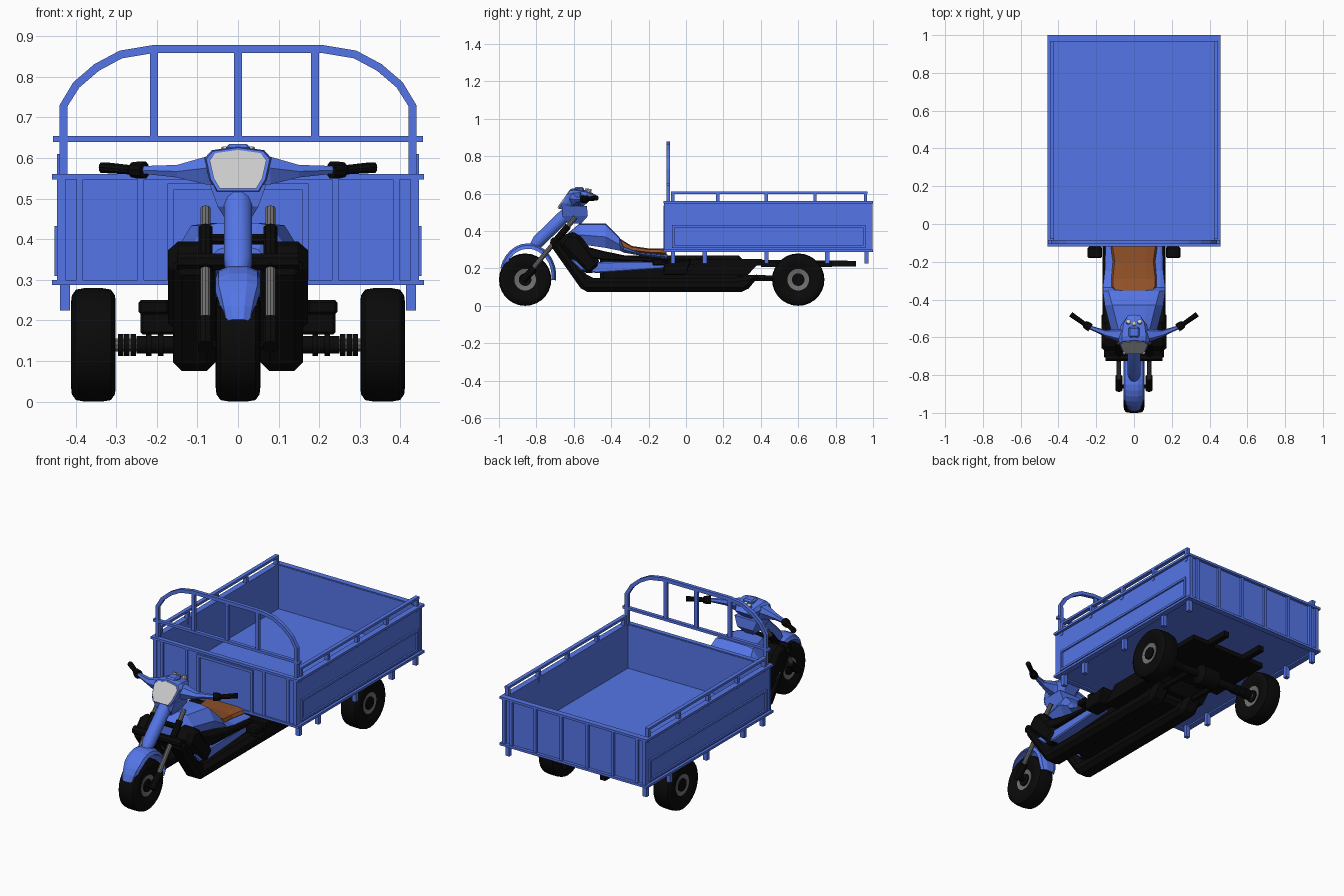
import bpy, bmesh
from math import sin, cos, pi, radians
from mathutils import Vector

if "Cube" in bpy.data.objects:
    bpy.data.objects.remove(bpy.data.objects["Cube"])


def material(name, rgb):
    m = bpy.data.materials.new(name)
    m.diffuse_color = (*rgb, 1)
    m.use_nodes = True
    m.node_tree.nodes["Principled BSDF"].inputs["Base Color"].default_value = m.diffuse_color
    return m


BLUE = material("blue_paint", (0.09, 0.18, 0.8))
BLACK = material("black", (0.003, 0.003, 0.003))
BROWN = material("brown_seat", (0.28, 0.08, 0.02))
METAL = material("metal", (0.16, 0.16, 0.16))
LENS = material("lens", (0.55, 0.55, 0.55))


def skin(name, rings, mat, mirror=False, closed=False, bevel=0, smooth=False):
    """Join rings of points into a surface, capped unless closed."""
    bm = bmesh.new()
    vs = [[bm.verts.new(p) for p in r] for r in rings]
    n = len(vs[0])
    for a, b in zip(vs, vs[1:] + ([vs[0]] if closed else [])):
        for i in range(n):
            bm.faces.new((a[i], a[(i + 1) % n], b[(i + 1) % n], b[i]))
    if not closed:
        bm.faces.new(vs[0])
        bm.faces.new(vs[-1])
    bmesh.ops.recalc_face_normals(bm, faces=bm.faces)
    me = bpy.data.meshes.new(name)
    bm.to_mesh(me)
    bm.free()
    me.materials.append(mat)
    ob = bpy.data.objects.new(name, me)
    bpy.context.collection.objects.link(ob)
    if bevel:
        b = ob.modifiers.new("bevel", 'BEVEL')
        b.width, b.segments = bevel, 1
    if mirror:
        ob.modifiers.new("mirror", 'MIRROR')
    if smooth:
        bpy.context.view_layer.objects.active = ob
        ob.select_set(True)
        bpy.ops.object.shade_smooth_by_angle(angle=radians(35))
        ob.select_set(False)
    return ob


def box(name, x, y, z, mat=BLUE, mirror=False, bevel=0):
    return skin(name, [[(x[0], b, c), (x[1], b, c), (x[1], b, d), (x[0], b, d)]
                       for b in y for c, d in [z]], mat, mirror, bevel=bevel)


def prism(name, yz, x0, x1, mat, mirror=False, bevel=0):
    return skin(name, [[(x, y, z) for y, z in yz] for x in (x0, x1)], mat, mirror, bevel=bevel)


def tube(name, pts, radii, mat, sides=10, mirror=False):
    pts = [Vector(p) for p in pts]
    if not isinstance(radii, (list, tuple)):
        radii = [radii] * len(pts)
    rings = []
    for i, p in enumerate(pts):
        t = (pts[min(i + 1, len(pts) - 1)] - pts[max(i - 1, 0)]).normalized()
        u = t.cross(Vector((0, 1, 0)) if abs(t.y) < 0.9 else Vector((1, 0, 0))).normalized()
        v = t.cross(u)
        rings.append([p + radii[i] * (u * cos(a) + v * sin(a))
                      for a in [2 * pi * (k + .5) / sides for k in range(sides)]])
    return skin(name, rings, mat, mirror, smooth=sides > 6)


def lathe_x(name, prof, c, mat, mirror=False, n=28):
    """Revolve a closed (x, r) profile about an x axis through c."""
    return skin(name, [[(c[0] + x, c[1] + r * cos(a), c[2] + r * sin(a)) for x, r in prof]
                       for a in [2 * pi * k / n for k in range(n)]],
                mat, mirror, closed=True, smooth=True)


def body_loft(name, secs, mat):
    """Chamfered sections (y, half width, bottom z, top z, top half width)."""
    return skin(name, [[(-w * .8, y, b), (w * .8, y, b), (w, y, b + (t - b) * .45), (tw, y, t - .006),
                        (tw * .6, y, t), (-tw * .6, y, t), (-tw, y, t - .006), (-w, y, b + (t - b) * .45)]
                       for y, w, b, t, tw in secs], mat)


# wheels
half = [(.04, .058), (.05, .085), (.055, .105), (.053, .122), (.043, .136), (.02, .14)]
tyre = half + [(-x, r) for x, r in reversed(half)]
for nm, c, mir in (("front", (0, -.86, .14), False), ("rear", (.356, .6, .14), True)):
    lathe_x(nm + "_tyre", tyre, c, BLACK, mir)
    lathe_x(nm + "_rim", [(-.036, .03), (-.042, .058), (.042, .058), (.036, .03)], c, METAL, mir)
    lathe_x(nm + "_hub", [(-.045, .002), (-.045, .034), (.045, .034), (.045, .002)], c, BLACK, mir, 16)

# rear axle with ribbed collars
tube("axle", [(-.32, .6, .14), (.32, .6, .14)], .017, METAL)
tube("axle_housing", [(-.25, .6, .14), (-.07, .6, .14), (-.05, .6, .14), (.05, .6, .14), (.07, .6, .14),
                      (.25, .6, .14)], [.022, .022, .055, .055, .022, .022], BLACK, 14)
for x in (.19, .22, .258, .274, .289):
    tube("axle_collar", [(x - .007, .6, .14), (x + .007, .6, .14)], .028, BLACK, 12, True)

# chassis under the cargo box
tube("chassis_rail", [(.12, -.1, .235), (.12, .91, .225)], .022, BLACK, 4, True)
tube("swing_arm", [(.1, .3, .15), (.1, .6, .145)], .018, BLACK, 6, True)
box("rear_plate", (-.24, .24), (.4, .78), (.208, .235), BLACK)
prism("battery_box", [(.0, .165), (.08, .25), (.41, .25), (.33, .165)], -.2, .2, BLACK)
box("side_box", (.17, .245), (-.18, -.12), (.215, .25), BLACK, True, .006)
prism("side_box_rear", [(-.12, .165), (-.12, .23), (.03, .25), (.0, .165)], .15, .24, BLACK, True, .006)
box("cross_beam", (-.24, .24), (-.1, -.06), (.23, .25), BLACK)

# footboards rising into the front guard
prism("footboard", [(-.73, .33), (-.70, .37), (-.66, .34), (-.52, .15), (.26, .15), (.40, .17), (.32, .075),
                    (-.55, .075)], .055, .16, BLACK, True, .022)
prism("leg_shield", [(-.69, .33), (-.63, .40), (-.57, .385), (-.45, .22), (-.52, .16)], .065, .172, BLACK, True, .024)
tube("guard_bar", [(-.15, -.705, .345), (.15, -.705, .345)], .022, BLACK, 8)
box("motor_cover", (-.1, .1), (-.46, .3), (.12, .27), BLACK, bevel=.02)

# body, seat and side trims
body_loft("tank", [(-.64, .07, .33, .38, .05), (-.57, .12, .33, .44, .08), (-.43, .155, .31, .44, .115),
                   (-.355, .165, .295, .365, .135), (-.335, .165, .285, .32, .14), (-.25, .155, .27, .288, .14),
                   (-.1, .15, .25, .275, .14)], BLUE)
body_loft("seat", [(-.36, .1, .3, .364, .095), (-.33, .12, .29, .345, .11), (-.29, .12, .28, .32, .112),
                   (-.2, .112, .27, .307, .102), (-.105, .125, .265, .305, .115)], BROWN)
prism("side_trim", [(-.66, .345), (-.6, .335), (-.45, .295), (-.33, .27), (-.1, .25), (-.1, .23), (-.45, .245),
                    (-.6, .275)], .08, .166, BLACK, True, .006)
prism("lower_fairing", [(-.63, .25), (-.5, .235), (-.1, .24), (-.1, .2), (-.48, .175), (-.56, .19)],
      .08, .158, BLUE, True, .006)

# front fork, column and fender
tube("fork_lower", [(.08, -.875, .135), (.08, -.81, .2)], .02, BLACK, 10, True)
tube("fork_leg", [(.08, -.86, .15), (.08, -.59, .475)], .013, METAL, 10, True)
tube("fork_sleeve", [(.08, -.715, .325), (.08, -.63, .427)], .018, BLACK, 10, True)
tube("fork_clamp", [(-.09, -.65, .4), (.09, -.65, .4)], .014, BLACK, 8)
tube("front_axle", [(-.09, -.86, .14), (.09, -.86, .14)], .012, BLACK, 8)
tube("steering_column", [(0, -.815, .315), (0, -.79, .345), (0, -.6, .53)], [.026, .036, .036], BLUE, 12)
rings = []
for k in range(15):
    a = radians(166 - k * 174 / 14)
    w = .034 + .022 * min(1, k / 3, (14 - k) / 2 + .4)
    sec = [(-w, .145), (-w * .85, .163), (-w * .4, .174), (w * .4, .174), (w * .85, .163), (w, .145),
           (w * .8, .155), (w * .4, .166), (-w * .4, .166), (-w * .8, .155)]
    rings.append([(x, -.845 + r * .87 * cos(a), .16 + r * sin(a)) for x, r in sec])
skin("front_fender", rings, BLUE)

# headlight housing
outline = [(-.045, .525), (.045, .525), (.06, .55), (.07, .595), (.055, .612), (0, .62), (-.055, .612), (-.07, .595),
           (-.06, .55)]


def face_ring(s, dy, dz=0):
    return [(x * s, -.69 + (z - .52) * .7 + dy, .573 + (z - .573) * s + dz) for x, z in outline]


skin("headlight_lens", [face_ring(1, -.002), face_ring(1, .02)], LENS)
skin("headlight_housing", [face_ring(1.12, .004), face_ring(1.18, .03), face_ring(1, .1, -.005),
                           face_ring(.6, .14, -.01)], BLUE)
skin("column_cowl", [[(-a, y0, z), (a, y0, z), (a, y1, z), (-a, y1, z)] for z, a, y0, y1 in
                     ((.44, .025, -.63, -.56), (.48, .05, -.66, -.525), (.535, .07, -.665, -.53))], BLUE)
box("cowl_cap", (-.03, .03), (-.6, -.545), (.605, .634), BLUE, bevel=.008)
for x in (-.03, 0, .03):
    tube("gauge", [(x, -.54 + abs(x) / 3, .58), (x, -.525 + abs(x) / 3, .625)], .012, LENS, 10)

# handlebar cowl and grips
skin("handlebar_cowl", [[(x, y - d, zm), (x, y - d * .5, zt), (x, y + d * .7, zt), (x, y + d, zm),
                         (x, y + d * .5, zb), (x, y - d * .5, zb)] for x, y, d, zb, zm, zt in
                        ((.03, -.58, .035, .535, .58, .612), (.08, -.59, .035, .535, .575, .603),
                         (.15, -.58, .018, .552, .567, .583), (.24, -.545, .01, .562, .57, .58))], BLUE, True)
tube("grip", [(.23, -.55, .57), (.245, -.54, .57), (.26, -.53, .571), (.265, -.527, .571), (.325, -.485, .576),
              (.335, -.478, .576)], [.022, .022, .019, .012, .014, .014], BLACK, 10, True)

# cargo box shell
box("cargo_floor", (-.44, .44), (-.1, .98), (.295, .31))
box("cargo_side", (.425, .443), (-.1, .98), (.295, .555), mirror=True)
for nm, y in (("front", (-.11, -.092)), ("rear", (.965, .983))):
    box("cargo_" + nm, (-.443, .443), y, (.295, .555))
# flanges around the top and bottom edges
for z in ((.547, .56), (.287, .3)):
    box("side_flange", (.425, .458), (-.12, 1), z, mirror=True)
    box("front_flange", (-.458, .458), (-.12, -.095), z)
    box("rear_flange", (-.458, .458), (.968, 1), z)
# ribs on the ends
for y in ((-.117, -.108), (.98, .996)):
    for x in (.08, .24, .39):
        if y[0] > 0 or x > .1:
            box("end_rib", (x - .008, x + .008), y, (.295, .55), mirror=True)
    box("corner_rib", (.425, .446), y, (.295, .55), mirror=True)
# pressed frame on each side
for z in ((.31, .322), (.42, .432)):
    box("side_frame_rail", (.44, .452), (-.07, .96), z, mirror=True)
for y in (-.075, .947):
    box("side_frame_end", (.44, .452), (y, y + .013), (.31, .432), mirror=True)
# frame behind the rider
box("backrest_post", (.157, .174), (-.12, -.108), (.29, .537), mirror=True)
box("backrest_top", (-.174, .174), (-.12, -.108), (.522, .537))

# side rails and under-box legs
box("side_rail", (.424, .446), (-.08, .97), (.597, .61), mirror=True)
for y in (-.07, .17, .43, .69, .96):
    box("rail_post", (.424, .446), (y - .009, y + .009), (.53, .6), mirror=True)
for y in (-.07, .1, .43, .755, .965):
    box("box_leg", (.414, .438), (y - .011, y + .011), (.225, .295), mirror=True)

# front guard arch
arch = [(.43, .55), (.43, .728), (.398, .78), (.348, .823), (.288, .855), (.21, .868)]
arch = arch + [(-x, z) for x, z in reversed(arch)]
tube("guard_arch", [(x, -.095, z) for x, z in arch], .014, BLUE, 4)
box("guard_crossbar", (-.455, .455), (-.105, -.085), (.64, .654))
for x in (-.207, 0, .19):
    box("guard_upright", (x - .01, x + .01), (-.103, -.087), (.65, .865))
